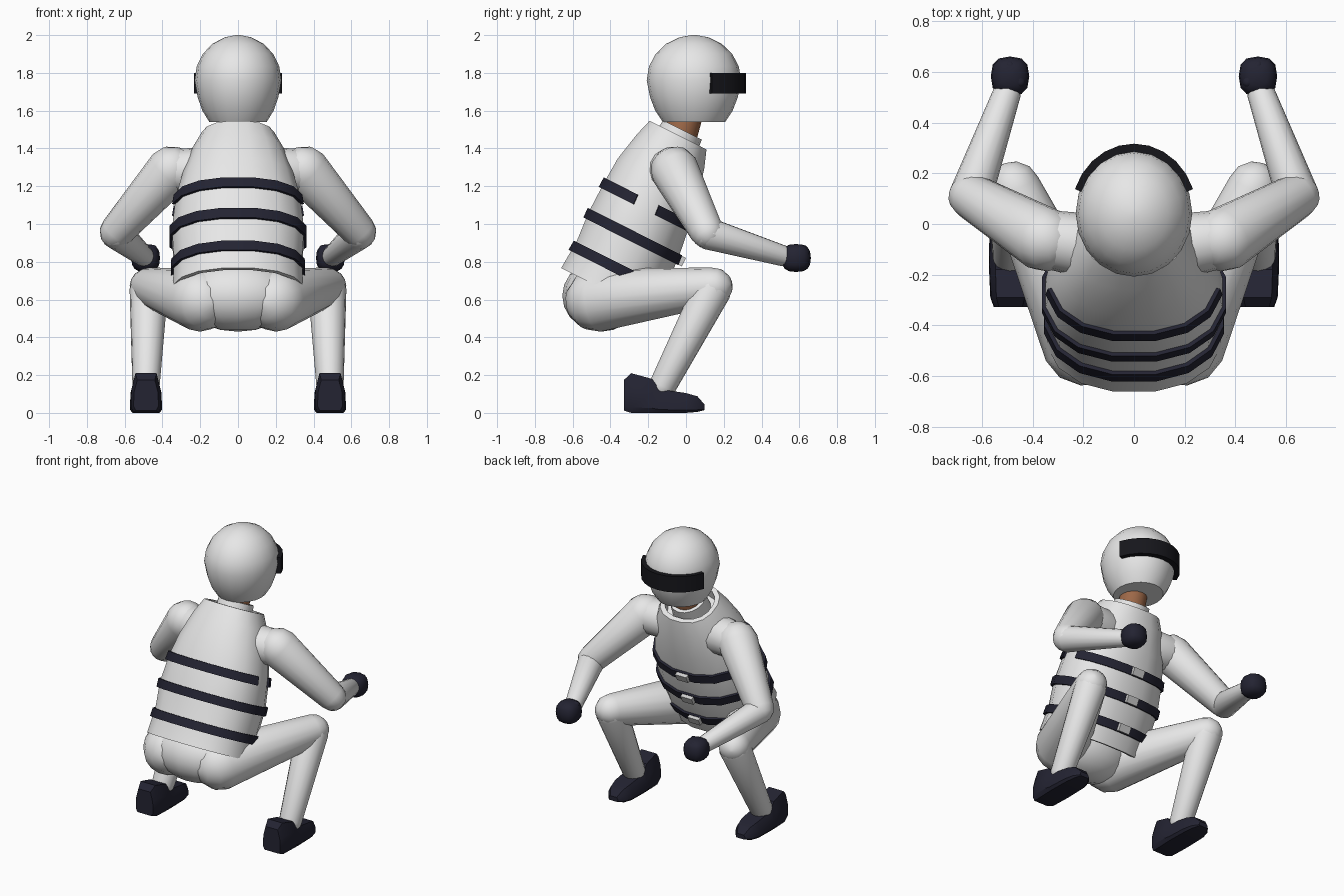
import bpy, bmesh, math
from mathutils import Vector, Matrix

if "Cube" in bpy.data.objects:
    bpy.data.objects.remove(bpy.data.objects["Cube"])


def material(name, col):
    m = bpy.data.materials.new(name)
    m.diffuse_color = (*col, 1)
    m.use_nodes = True
    m.node_tree.nodes["Principled BSDF"].inputs["Base Color"].default_value = m.diffuse_color
    return m


WHITE = material("suit white", (0.8, 0.8, 0.8))
NAVY = material("dark navy", (0.017, 0.017, 0.032))
VISOR = material("visor black", (0.008, 0.008, 0.011))
SKIN = material("skin brown", (0.34, 0.14, 0.065))
METAL = material("buckle grey", (0.62, 0.62, 0.62))


def finish(name, bm, mat, matrix=None, angle=40):
    bmesh.ops.recalc_face_normals(bm, faces=bm.faces)
    me = bpy.data.meshes.new(name)
    bm.to_mesh(me)
    bm.free()
    me.materials.append(mat)
    ob = bpy.data.objects.new(name, me)
    bpy.context.collection.objects.link(ob)
    if matrix:
        ob.matrix_world = matrix
    bpy.context.view_layer.objects.active = ob
    ob.select_set(True)
    bpy.ops.object.shade_smooth_by_angle(angle=math.radians(angle))
    ob.select_set(False)
    return ob


def skin_rings(rings, caps=True, loop=False):
    """Bridge a list of closed point rings into a surface."""
    bm = bmesh.new()
    vs = [[bm.verts.new(p) for p in r] for r in rings]
    pairs = list(zip(vs, vs[1:])) + ([(vs[-1], vs[0])] if loop else [])
    for a, b in pairs:
        for i in range(len(a)):
            j = (i + 1) % len(a)
            bm.faces.new((a[i], a[j], b[j], b[i]))
    if caps:
        bm.faces.new(vs[0])
        bm.faces.new(vs[-1])
    return bm


def circle(r, z, n=16):
    return [(r * math.cos(2 * math.pi * i / n), r * math.sin(2 * math.pi * i / n), z) for i in range(n)]


def limb(name, p0, r0, p1, r1, mat):
    """Tapered tube with rounded ends."""
    p0, p1 = Vector(p0), Vector(p1)
    d = p1 - p0
    steps = [math.radians(a) for a in (85, 60, 30, 0)]
    prof = [(r0 * math.cos(a), -r0 * math.sin(a)) for a in steps]
    prof += [(r1 * math.cos(a), d.length + r1 * math.sin(a)) for a in reversed(steps)]
    mx = Matrix.Translation(p0) @ d.to_track_quat('Z', 'Y').to_matrix().to_4x4()
    return finish(name, skin_rings([circle(r, z) for r, z in prof]), mat, mx, 50)


def box(name, loc, size, mat, matrix):
    bm = bmesh.new()
    bmesh.ops.create_cube(bm, size=1)
    bmesh.ops.scale(bm, vec=size, verts=bm.verts)
    bmesh.ops.translate(bm, vec=loc, verts=bm.verts)
    return finish(name, bm, mat, matrix, 30)


# Torso parts are built upright, then leaned forward
LEAN = Matrix.Rotation(math.radians(-26.7), 4, 'X')
# height, half width, back, front
VEST = [(0.388, 0.345, -0.935, -0.40), (0.55, 0.338, -0.925, -0.395),
        (0.72, 0.35, -0.938, -0.405), (0.90, 0.33, -0.935, -0.43),
        (1.04, 0.295, -0.928, -0.455), (1.20, 0.24, -0.895, -0.495),
        (1.295, 0.19, -0.867, -0.53)]


def vest_ring(u, grow=0.0, n=16):
    """Rounded cross-section of the vest at height u."""
    for a, b in zip(VEST, VEST[1:]):
        if u <= b[0]:
            break
    t = (u - a[0]) / (b[0] - a[0])
    w, back, front = (a[k] + (b[k] - a[k]) * t for k in (1, 2, 3))
    rx, ry, cy = w + grow, (front - back) / 2 + grow, (front + back) / 2
    pts = []
    for i in range(n):
        q = 2 * math.pi * (i + 0.5) / n
        c, s = math.cos(q), math.sin(q)
        pts.append((rx * math.copysign(abs(c) ** 0.88, c) / 0.983,
                    cy + ry * math.copysign(abs(s) ** 0.88, s) / 0.983, u))
    return pts


# Vest shell with hollow hem and neck opening
rings = [vest_ring(0.46, -0.025), vest_ring(0.388, -0.025)]
rings += [vest_ring(v[0]) for v in VEST]
rings += [vest_ring(1.295, -0.03), vest_ring(1.23, -0.06)]
finish("vest", skin_rings(rings), WHITE, LEAN)

# Straps and buckles; the upper strap is open under the arms
for k, (u, front) in enumerate(((0.89, -0.42), (0.708, -0.395), (0.52, -0.385))):
    lo, hi = u - 0.028, u + 0.028
    bm = skin_rings([vest_ring(lo, -0.005), vest_ring(lo, 0.015),
                     vest_ring(hi, 0.015), vest_ring(hi, -0.005)], False, True)
    if k == 0:
        side = [f for f in bm.faces if -0.76 < f.calc_center_median().y < -0.6]
        bmesh.ops.delete(bm, geom=side, context='FACES')
        bmesh.ops.holes_fill(bm, edges=[e for e in bm.edges if e.is_boundary], sides=4)
    finish("vest_strap", bm, NAVY, LEAN, 30)
    box("strap_buckle", (0, front + 0.012, u), (0.085, 0.03, 0.05), METAL, LEAN)

# Collar and neck
collar = skin_rings([circle(0.09, 1.2), circle(0.125, 1.2), circle(0.115, 1.33), circle(0.092, 1.33)], False, True)
finish("collar", collar, WHITE, LEAN @ Matrix.Translation((0, -0.69, 0)))
limb("neck", (0, -0.05, 1.40), 0.09, (0, 0.01, 1.60), 0.085, SKIN)

# Helmet, flat underneath
prof = [(0.165, 1.54), (0.205, 1.60)]
prof += [(0.25 * math.cos(math.radians(a)), 1.76 + 0.24 * math.sin(math.radians(a)))
         for a in (-22, 0, 18, 36, 54, 72, 86)]
finish("helmet", skin_rings([circle(r, z, 20) for r, z in prof]), WHITE,
       Matrix.Translation((0, 0.042, 0)) @ Matrix.Diagonal((0.92, 1, 1, 1)), 45)

# Visor band wrapped around the face
rings = []
for i in range(11):
    q = math.radians(20 + 14 * i)
    c, s = math.cos(q), math.sin(q)
    rings.append([(rx * c, 0.045 + ry * s, z) for rx, ry, z in
                  ((0.218, 0.235, 1.69), (0.248, 0.272, 1.69), (0.248, 0.272, 1.80), (0.218, 0.235, 1.80))])
finish("visor", skin_rings(rings), VISOR, None, 30)

# Pelvis
bm = bmesh.new()
bmesh.ops.create_uvsphere(bm, u_segments=16, v_segments=10, radius=1)
finish("pelvis", bm, WHITE, Matrix.Translation((0, -0.45, 0.62)) @
       Matrix.Diagonal((0.30, 0.205, 0.19, 1)), 60)

# Boot stations: y, sole height, top height, half width
BOOT = [(-0.328, 0.012, 0.175, 0.066), (-0.29, 0, 0.21, 0.08), (-0.18, 0, 0.18, 0.085),
        (-0.14, 0, 0.125, 0.086), (0.0, 0, 0.105, 0.082), (0.06, 0.005, 0.088, 0.066),
        (0.098, 0.015, 0.045, 0.035)]


def boot_ring(x, y, z0, z1, w):
    half = [(0.82, 0), (1, 0.14), (0.96, 0.6), (0.7, 1)]
    pts = half + [(-a, b) for a, b in reversed(half)]
    return [(x + a * w, y, z0 + b * (z1 - z0)) for a, b in pts]


for s, side in ((-1, "left"), (1, "right")):
    # Arms
    limb(side + "_shoulder", (s * 0.16, -0.09, 1.28), 0.13, (s * 0.34, -0.06, 1.28), 0.115, WHITE)
    limb(side + "_upper_arm", (s * 0.355, -0.06, 1.285), 0.128, (s * 0.643, 0.11, 0.96), 0.09, WHITE)
    limb(side + "_forearm", (s * 0.643, 0.115, 0.95), 0.085, (s * 0.50, 0.52, 0.83), 0.055, WHITE)
    # Gloved fist with thumb
    bm = bmesh.new()
    bmesh.ops.create_uvsphere(bm, u_segments=12, v_segments=8, radius=1)
    for v in bm.verts:
        v.co = [math.copysign(abs(c) ** 0.75, c) for c in v.co]
    finish(side + "_glove", bm, NAVY, Matrix.Translation((s * 0.489, 0.583, 0.82)) @
           Matrix.Diagonal((0.076, 0.078, 0.074, 1)), 40)
    limb(side + "_thumb", (s * 0.45, 0.56, 0.868), 0.022, (s * 0.49, 0.625, 0.868), 0.02, NAVY)
    # Legs
    limb(side + "_thigh", (s * 0.195, -0.47, 0.597), 0.168, (s * 0.472, 0.145, 0.668), 0.102, WHITE)
    limb(side + "_shin", (s * 0.472, 0.14, 0.655), 0.102, (s * 0.487, -0.125, 0.14), 0.072, WHITE)
    finish(side + "_boot", skin_rings([boot_ring(s * 0.487, *b) for b in BOOT]), NAVY, None, 30)
